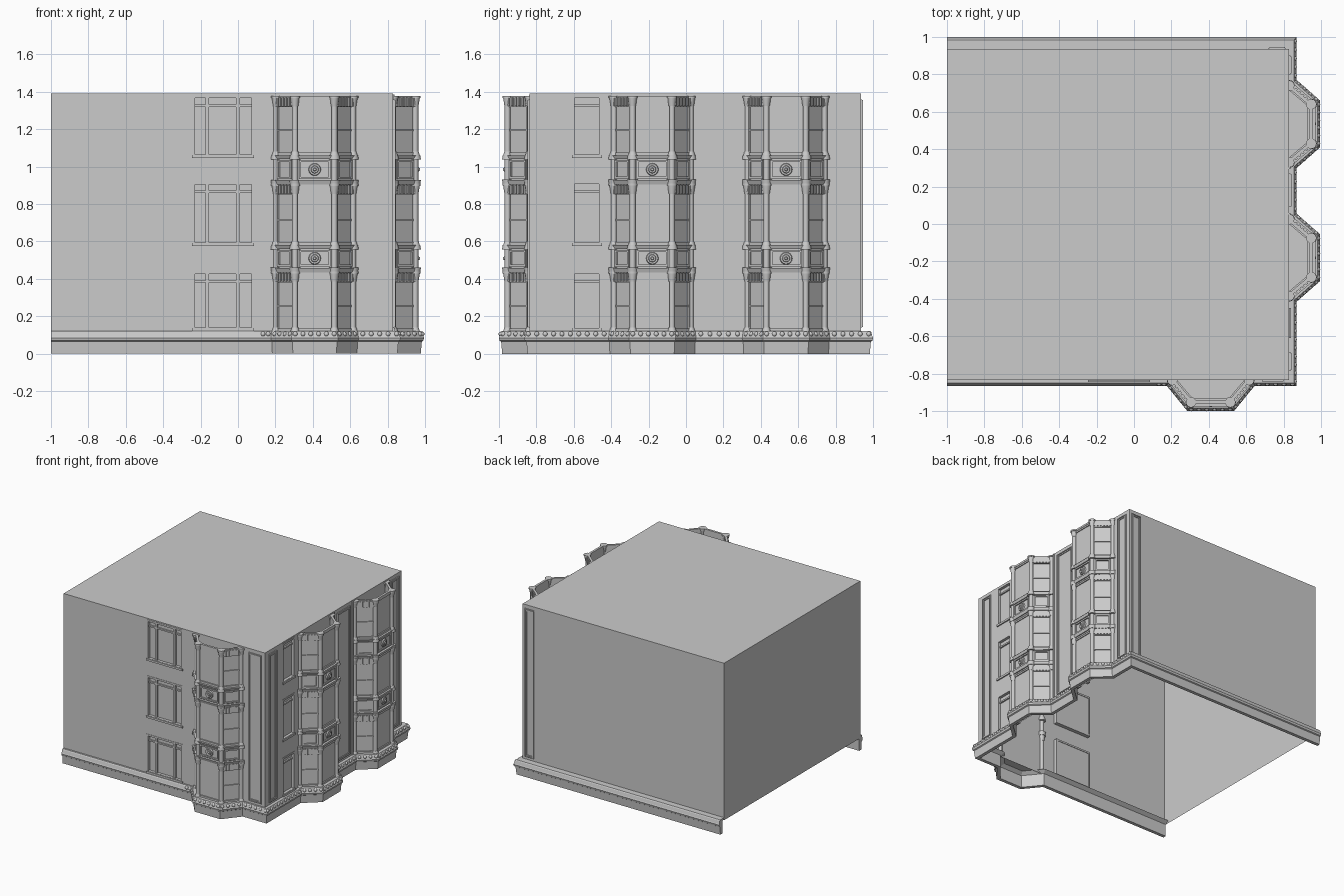
import bpy, bmesh, math
from mathutils import Matrix, Vector

cube = bpy.data.objects.get("Cube")
if cube:
    bpy.data.objects.remove(cube)

stone = bpy.data.materials.new("grey_stone")
stone.use_nodes = True
GREY = (0.6, 0.6, 0.6, 1)
stone.diffuse_color = GREY
stone.node_tree.nodes["Principled BSDF"].inputs["Base Color"].default_value = GREY

W, E, S, N, TOP, FOOT = -1.0, 0.83, -0.835, 0.935, 1.39, 0.1
parts = {}


def part(name):
    return parts.setdefault(name, bmesh.new())


def facade(x, y, deg):
    # local x runs along the wall, local -y points out of it
    return Matrix.Translation((x, y, 0)) @ Matrix.Rotation(math.radians(deg), 4, 'Z')


FRONT, RIGHT = facade(0, S, 0), facade(E, 0, 90)
BACK, LEFT = facade(0, N, 180), facade(W, 0, -90)


def box(name, m, x0, x1, d0, d1, z0, z1):
    # d is the distance out of the wall
    size = Matrix.Diagonal((x1 - x0, d1 - d0, z1 - z0, 1))
    mid = Matrix.Translation(((x0 + x1) / 2, -(d0 + d1) / 2, (z0 + z1) / 2))
    bmesh.ops.create_cube(part(name), size=1, matrix=m @ mid @ size)


def face(name, m, pts):
    bm = part(name)
    bm.faces.new([bm.verts.new(m @ Vector(p)) for p in pts])


def frame(name, m, x0, x1, z0, z1, t, d0, d1):
    box(name, m, x0, x0 + t, d0, d1, z0, z1)
    box(name, m, x1 - t, x1, d0, d1, z0, z1)
    box(name, m, x0 + t, x1 - t, d0, d1, z0, z0 + t)
    box(name, m, x0 + t, x1 - t, d0, d1, z1 - t, z1)


def drum(name, m, x, d, z0, z1, r0, r1, sides=12):
    bmesh.ops.create_cone(part(name), cap_ends=True, segments=sides, radius1=r0, radius2=r1,
                          depth=z1 - z0, matrix=m @ Matrix.Translation((x, -d, (z0 + z1) / 2)))


def sweep(name, m, path, profile):
    # carry a closed (offset, height) profile along a mitred path
    bm, path = part(name), [Vector(p) for p in path]
    dirs = [(b - a).normalized() for a, b in zip(path, path[1:])]
    rows = []
    for i, p in enumerate(path):
        a, b = dirs[max(i - 1, 0)], dirs[min(i, len(dirs) - 1)]
        na, nb = Vector((a.y, -a.x)), Vector((b.y, -b.x))
        miter = (na + nb) / (1 + na.dot(nb))
        rows.append([bm.verts.new(m @ Vector((*(p + miter * o), z))) for o, z in profile])
    k = len(profile)
    for r, s in zip(rows, rows[1:]):
        for j in range(k):
            bm.faces.new((r[j], s[j], s[(j + 1) % k], r[(j + 1) % k]))
    bm.faces.new(rows[0])
    bm.faces.new(rows[-1][::-1])


def wall(m, us, zs, hole_col=None, hole_rows=()):
    for i, (a, b) in enumerate(zip(us, us[1:])):
        for j, (c, d) in enumerate(zip(zs, zs[1:])):
            if not (i == hole_col and j in hole_rows):
                face("walls", m, [(a, 0, c), (b, 0, c), (b, 0, d), (a, 0, d)])


# Hollow shell, open underneath
FLOORS = [(0.125, 0.44), (0.58, 0.92), (1.05, 1.38)]
levels = [FOOT] + [z for f in FLOORS for z in f] + [TOP]
FRONT_WIN, RIGHT_WIN = (-0.245, 0.085), (-0.61, -0.45)
wall(FRONT, [W, *FRONT_WIN, E], levels, 1, (1, 3, 5))
wall(RIGHT, [S, *RIGHT_WIN, N], levels, 1, (1, 3, 5))
wall(BACK, [-E, -W], [FOOT, TOP])
wall(LEFT, [-N, -S], [FOOT, TOP])
face("roof", Matrix(), [(W, S, TOP), (E, S, TOP), (E, N, TOP), (W, N, TOP)])


# Sash windows set into the openings
def window(m, x0, x1, z0, z1, mullions):
    box("window_panes", m, x0, x1, -0.026, -0.02, z0, z1)
    frame("window_frames", m, x0, x1, z0, z1, 0.014, -0.03, 0.003)
    box("window_sills", m, x0, x1, 0, 0.01, z0 - 0.004, z0 + 0.012)
    rail = z1 - 0.06
    box("window_frames", m, x0, x1, -0.02, -0.008, rail, rail + 0.012)
    for x in mullions:
        box("window_frames", m, x - 0.01, x + 0.01, -0.02, -0.005, z0, z1)


for z0, z1 in FLOORS:
    window(FRONT, *FRONT_WIN, z0, z1, (-0.165, 0.0))
    window(RIGHT, *RIGHT_WIN, z0, z1, ())

# Tall moulded panels on the piers
for m, x0, x1 in ((FRONT, 0.685, 0.8), (RIGHT, -0.785, -0.685), (RIGHT, 0.09, 0.27),
                  (RIGHT, 0.8, 0.9), (BACK, -0.81, -0.72)):
    frame("pier_panels", m, x0, x1, 0.14, 1.36, 0.02, -0.005, 0.006)
    frame("pier_panels", m, x0 + 0.004, x1 - 0.004, 0.144, 1.356, 0.007, 0, 0.011)
for y in (0.055, 0.298):
    box("pier_panels", RIGHT, y - 0.005, y + 0.005, 0, 0.008, 0.12, TOP - 0.005)

# Canted bays
HALF, FLAT, DEEP = 0.205, 0.105, 0.118
CORNERS = [(-HALF, 0), (-FLAT, -DEEP), (FLAT, -DEEP), (HALF, 0)]
STOREYS = [(0.12, 0.44), (0.58, 0.91), (1.06, 1.378)]
BANDS = [(0.44, 0.58), (0.91, 1.06)]


def facet(m, w, centre):
    for z0, z1 in STOREYS:
        box("bay_panes", m, -w, w, -0.012, -0.004, z0, z1)
        frame("bay_frames", m, -w, w, z0, z1, 0.016, -0.012, 0.006)
        if centre:
            box("bay_frames", m, -w, w, -0.004, 0.003, z1 - 0.028, z1 - 0.016)
            continue
        box("bay_frames", m, -w, w, -0.004, 0.004, z0 + 0.13, z0 + 0.14)
        # fluted frieze
        box("bay_friezes", m, -w, w, -0.01, 0.006, z1 - 0.06, z1)
        for i in range(6):
            x = (i - 2.5) * w / 3.2
            box("bay_friezes", m, x - 0.006, x + 0.006, 0, 0.014, z1 - 0.055, z1 - 0.008)
    for z0, z1 in BANDS:
        box("bay_spandrels", m, -w, w, -0.012, 0.002, z0, z1)
        frame("bay_spandrels", m, -w + 0.02, w - 0.02, z0 + 0.025, z1 - 0.025, 0.011, 0, 0.012)
        if centre:
            # rosette
            mid = m @ Matrix.Translation((0, 0, (z0 + z1) / 2)) @ Matrix.Rotation(math.pi / 2, 4, 'X')
            drum("bay_rosettes", mid, 0, 0, 0, 0.012, 0.034, 0.03, 16)
            drum("bay_rosettes", mid, 0, 0, 0.01, 0.018, 0.022, 0.018, 16)
            drum("bay_rosettes", mid, 0, 0, 0.016, 0.025, 0.011, 0.006, 10)


def bay(m):
    for (ax, ay), (bx, by) in zip(CORNERS, CORNERS[1:]):
        turn = Matrix.Rotation(math.atan2(by - ay, bx - ax), 4, 'Z')
        place = m @ Matrix.Translation(((ax + bx) / 2, (ay + by) / 2, 0)) @ turn
        facet(place, math.hypot(bx - ax, by - ay) / 2, ay == by)
    for z in (0.122, 0.45, 1.05):
        face("bay_floors", m, [(x, y, z) for x, y in CORNERS])
    for z0, z1 in BANDS:
        for a, b in ((z0 - 0.005, z0 + 0.018), (z1 - 0.02, z1)):
            sweep("bay_ledges", m, CORNERS, [(-0.02, a), (0.014, a), (0.022, b), (-0.02, b)])
    for x, y in CORNERS:
        drum("bay_columns", m, x, -y, 0.12, 1.378, 0.016, 0.016)
        for z0, z1 in STOREYS:
            drum("bay_columns", m, x, -y, z0, z0 + 0.02, 0.024, 0.018)
            drum("bay_columns", m, x, -y, z1 - 0.055, z1 - 0.012, 0.017, 0.024)
            drum("bay_columns", m, x, -y, z1 - 0.012, z1, 0.028, 0.028)
        for z0, z1 in BANDS:
            drum("bay_columns", m, x, -y, z0 - 0.006, z0 + 0.02, 0.026, 0.03)
            drum("bay_columns", m, x, -y, z1 - 0.022, z1 + 0.002, 0.03, 0.026)


BAYS = [(FRONT, 0.41), (RIGHT, -0.18), (RIGHT, 0.535)]
for m, x in BAYS:
    bay(m @ Matrix.Translation((x, 0, 0)))

# Base moulding that follows the front, the bays, the right side and the back
path = [(W, -0.865)]
for m, x in BAYS:
    if m is RIGHT and path[-1][0] < 0.8:
        path.append((0.87, -0.865))
    for u, d in ((-0.235, 0.035), (-0.125, 0.165), (0.125, 0.165), (0.235, 0.035)):
        p = m @ Vector((x + u, -d, 0))
        path.append((min(p.x, 1.0), max(p.y, -1.0)) if d > 0.1 else
                    ((p.x, -0.865) if m is FRONT else (0.87, p.y)))
path += [(0.87, 1.0), (W, 1.0)]
sweep("base_moulding", Matrix(), path,
      [(-0.045, 0), (-0.018, 0), (-0.012, 0.065), (-0.004, 0.07), (0, 0.085),
       (-0.004, 0.092), (-0.01, 0.115), (-0.015, 0.122), (-0.075, 0.122), (-0.045, 0.1)])

# Row of small bosses along the ornamented stretch of the base
for i, (a, b) in enumerate(zip(path, path[1:-1])):
    a, b = Vector(a), Vector(b)
    if i == 0:
        a = Vector((0.12, a.y))
    steps = max(2, round((b - a).length / 0.045))
    side = (b - a).normalized()
    inward = Vector((-side.y, side.x)) * 0.012
    for j in range(steps):
        p = a.lerp(b, (j + 0.5) / steps) + inward
        bmesh.ops.create_uvsphere(part("base_bosses"), u_segments=8, v_segments=5, radius=0.014,
                                  matrix=Matrix.Translation((p.x, p.y, 0.105)))

# Turn every part into an object
for name, bm in parts.items():
    if name not in ("walls", "roof", "bay_floors"):
        bmesh.ops.recalc_face_normals(bm, faces=bm.faces)
    mesh = bpy.data.meshes.new(name)
    bm.to_mesh(mesh)
    bm.free()
    mesh.materials.append(stone)
    ob = bpy.data.objects.new(name, mesh)
    bpy.context.scene.collection.objects.link(ob)
    if name in ("bay_columns", "bay_rosettes", "base_bosses"):
        bpy.ops.object.select_all(action='DESELECT')
        ob.select_set(True)
        bpy.context.view_layer.objects.active = ob
        bpy.ops.object.shade_smooth_by_angle(angle=math.radians(40))
